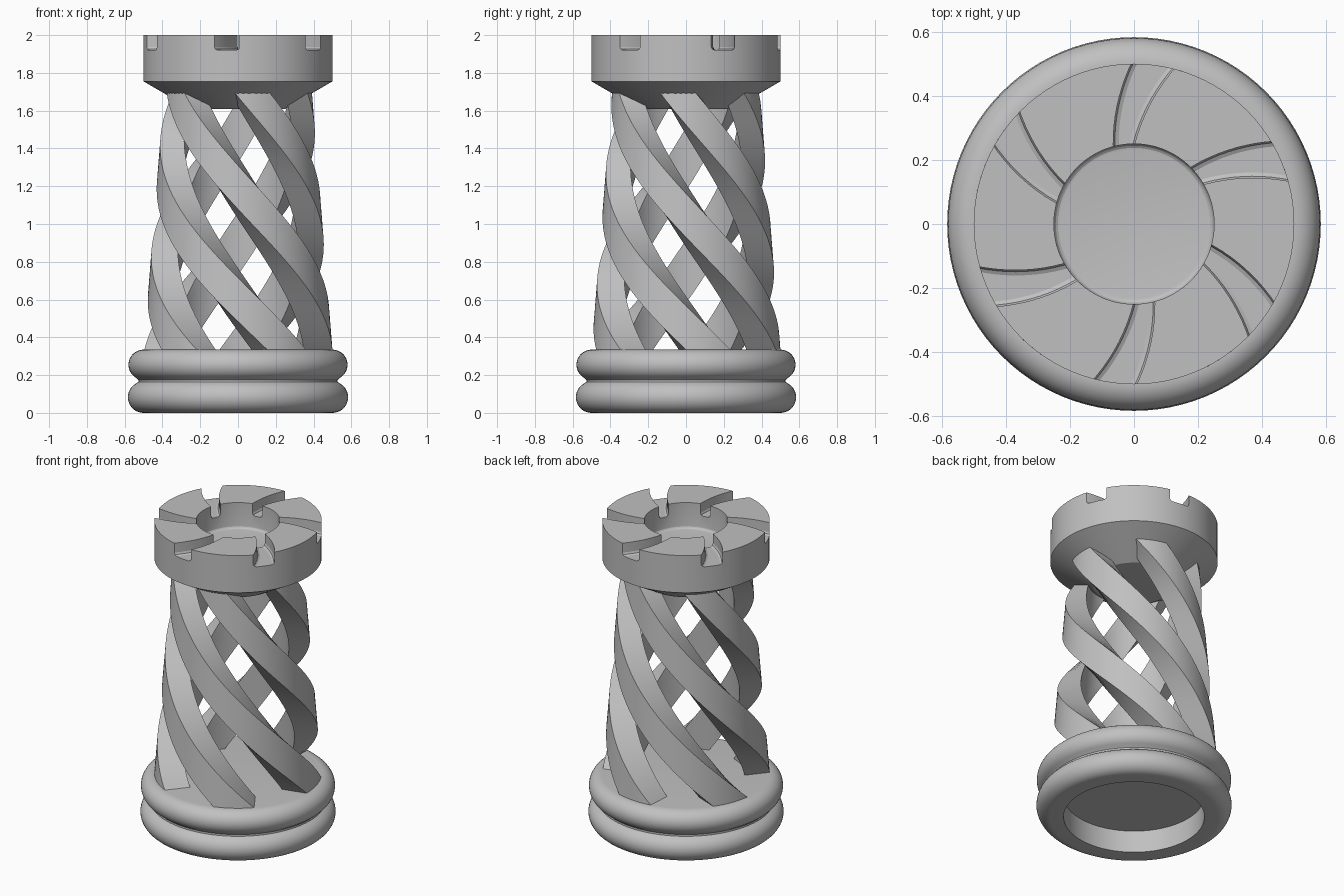
import bpy, bmesh
from math import sin, cos, pi, radians, degrees, asin

cube = bpy.data.objects.get("Cube")
if cube:
    bpy.data.objects.remove(cube, do_unlink=True)

grey = bpy.data.materials.new("plain grey")
grey.use_nodes = True
GREY = (0.53, 0.53, 0.53, 1)
grey.diffuse_color = GREY
grey.node_tree.nodes["Principled BSDF"].inputs["Base Color"].default_value = GREY


def finish(bm, name):
    bmesh.ops.recalc_face_normals(bm, faces=bm.faces)
    mesh = bpy.data.meshes.new(name)
    bm.to_mesh(mesh)
    bm.free()
    mesh.materials.append(grey)
    obj = bpy.data.objects.new(name, mesh)
    bpy.context.collection.objects.link(obj)
    return obj


def smooth(obj, angle):
    bpy.ops.object.select_all(action='DESELECT')
    obj.select_set(True)
    bpy.context.view_layer.objects.active = obj
    bpy.ops.object.shade_smooth_by_angle(angle=radians(angle))


def arc(r, z, radius, start, end, steps):
    angles = [radians(start + (end - start) * i / steps) for i in range(steps + 1)]
    return [(r + radius * cos(a), z + radius * sin(a)) for a in angles]


def lathe(name, profile, segments=96):
    bm = bmesh.new()
    verts = [bm.verts.new((r, 0, z)) for r, z in profile]
    edges = [bm.edges.new(pair) for pair in zip(verts, verts[1:])]
    bmesh.ops.spin(bm, geom=verts + edges, cent=(0, 0, 0), axis=(0, 0, 1),
                   angle=2 * pi, steps=segments)
    bmesh.ops.remove_doubles(bm, verts=bm.verts, dist=1e-4)
    return finish(bm, name)


def sweep(bm, sections):
    """Skin a row of equal closed loops and cap both ends."""
    loops = [[bm.verts.new(p) for p in s] for s in sections]
    for a, b in zip(loops, loops[1:]):
        for i in range(len(a)):
            j = (i + 1) % len(a)
            bm.faces.new((a[i], a[j], b[j], b[i]))
    bm.faces.new(loops[0])
    bm.faces.new(loops[-1])


def polar(r, angle, z):
    a = radians(angle)
    return (r * cos(a), r * sin(a), z)


def mix(a, b, t):
    return a + (b - a) * t


# Base: two rounded rings with a hollow underside
base = lathe("base", [(0, 0.335)]
             + arc(0.5, 0.255, 0.08, 90, -60, 16)
             + [(0.528, 0.175), (0.528, 0.163)]
             + arc(0.5, 0.083, 0.083, 60, -90, 16)
             + [(0.42, 0), (0.42, 0.145), (0, 0.145)])
smooth(base, 30)

# Head: drum on a cone, with a round pocket in the top
head = lathe("head", [(0, 1.61), (0.25, 1.61), (0.5, 1.755), (0.5, 2), (0.25, 2)]
             + arc(0.23, 1.85, 0.02, 0, -90, 4) + [(0, 1.83)])

# Six curved slots, with rounded floor edges, cut across the rim
bm = bmesh.new()
for k in range(6):
    sections = []
    for i in range(13):
        r = mix(0.2, 0.54, i / 12)
        left = mix(105, 91, (r - 0.25) / 0.25) + 60 * k
        right = left - 15.5
        inset = degrees(0.018 / r)
        sections.append([polar(r, left, 2.05), polar(r, left, 1.938),
                         polar(r, left - inset * 0.3, 1.926),
                         polar(r, left - inset, 1.92),
                         polar(r, right + inset, 1.92),
                         polar(r, right + inset * 0.3, 1.926),
                         polar(r, right, 1.938), polar(r, right, 2.05)])
    sweep(bm, sections)
slots = finish(bm, "slot_cutter")
slots.hide_render = True
cut = head.modifiers.new("slots", 'BOOLEAN')
cut.operation = 'DIFFERENCE'
cut.solver = 'EXACT'
cut.object = slots
bpy.context.view_layer.objects.active = head
bpy.ops.object.modifier_apply(modifier=cut.name)
bpy.data.objects.remove(slots, do_unlink=True)
smooth(head, 15)

# Five tapered straps with parallel sides, twisting from the base into the head
LOW, HIGH, STEPS, ACROSS, STRAPS = 0.335, 1.69, 60, 6, 5
for k in range(STRAPS):
    bm = bmesh.new()
    sections = []
    for i in range(STEPS + 1):
        t = mix(-0.02, 1.02, i / STEPS)
        z = mix(LOW, HIGH, t)
        outer, inner = mix(0.5, 0.392, t), mix(0.35, 0.274, t)
        middle = mix(14, -150, t) + 360 / STRAPS * k
        half = 14
        half_inner = degrees(asin(outer * sin(radians(half)) / inner))
        steps = [mix(-1, 1, j / ACROSS) for j in range(ACROSS + 1)]
        sections.append([polar(outer, middle + half * s, z) for s in steps]
                        + [polar(inner, middle - half_inner * s, z) for s in steps])
    sweep(bm, sections)
    smooth(finish(bm, f"twisted_strap_{k + 1}"), 30)
